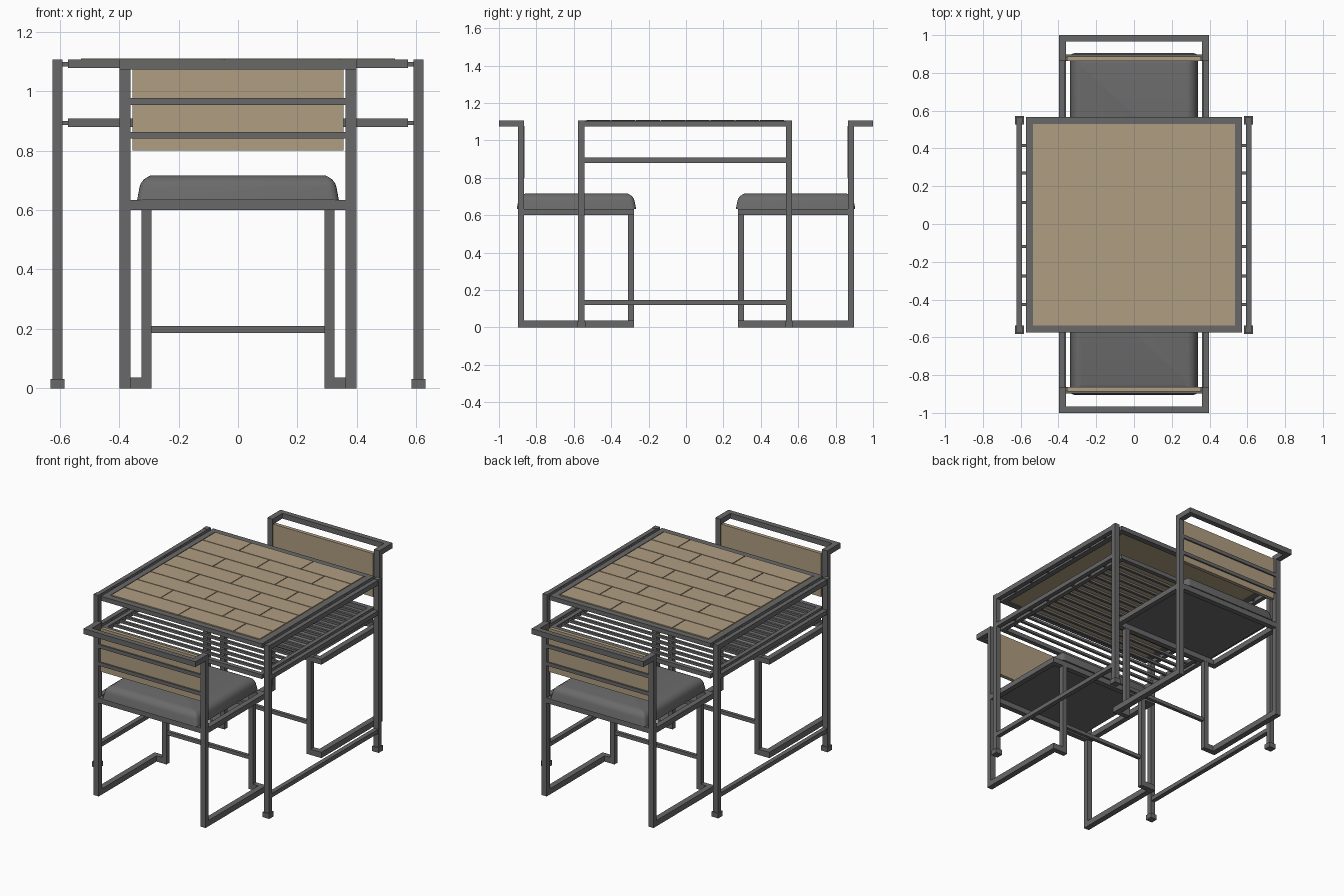
import bpy, bmesh, math
from mathutils import Matrix

if "Cube" in bpy.data.objects:
    bpy.data.objects.remove(bpy.data.objects["Cube"])


def material(name, rgb):
    m = bpy.data.materials.new(name)
    m.diffuse_color = (*rgb, 1)
    m.use_nodes = True
    m.node_tree.nodes["Principled BSDF"].inputs["Base Color"].default_value = m.diffuse_color
    return m


METAL = material("grey metal", (0.14, 0.14, 0.14))
WOOD = material("light wood", (0.43, 0.34, 0.22))
PAD = material("grey cushion", (0.145, 0.145, 0.145))


def finish(bm, name, mat):
    me = bpy.data.meshes.new(name)
    bm.to_mesh(me)
    bm.free()
    ob = bpy.data.objects.new(name, me)
    bpy.context.collection.objects.link(ob)
    me.materials.append(mat)
    return ob


def boxes(name, mat, items):
    """One object from boxes given as (x0, x1, y0, y1, z0, z1)."""
    bm = bmesh.new()
    for x0, x1, y0, y1, z0, z1 in items:
        m = Matrix.Translation(((x0 + x1) / 2, (y0 + y1) / 2, (z0 + z1) / 2))
        m = m @ Matrix.Diagonal((x1 - x0, y1 - y0, z1 - z0, 1))
        bmesh.ops.create_cube(bm, size=1, matrix=m)
    return finish(bm, name, mat)


def mirror_x(b):
    return [b, (-b[1], -b[0], *b[2:])]


def frame(x, y0, y1, z0, z1, w):
    """Rectangular tube frame."""
    return [(-x, x, y0, y0 + w, z0, z1), (-x, x, y1 - w, y1, z0, z1),
            *mirror_x((x - w, x, y0 + w, y1 - w, z0, z1))]


# ---------- table ----------
Y0, Y1 = -0.577, 0.567
legs, feet, rails, stubs = [], [], [], []
for a, b in ((Y0, Y0 + 0.033), (Y1 - 0.033, Y1)):
    legs += mirror_x((0.59, 0.623, a, b, 0, 1.107))
    feet += mirror_x((0.583, 0.63, a - 0.006, b + 0.006, 0, 0.032))
for z0, z1 in ((1.073, 1.105), (0.88, 0.908), (0.12, 0.147)):
    rails += mirror_x((0.592, 0.621, Y0 + 0.033, Y1 - 0.033, z0, z1))
for y in (-0.425, -0.275, -0.12, 0.115, 0.27, 0.415):
    for z in (1.09, 0.893):
        stubs += mirror_x((0.565, 0.595, y - 0.008, y + 0.008, z - 0.007, z + 0.007))
boxes("table_legs", METAL, legs)
boxes("table_feet", METAL, feet)
boxes("table_side_rails", METAL, rails)
boxes("table_connector_stubs", METAL, stubs)
boxes("table_top_frame", METAL, frame(0.572, -0.574, 0.566, 1.078, 1.106, 0.037))

# wire shelf under the top
N = 16
step = 1.08 / (N + 1)
bars = [(-0.55, 0.55, y - 0.008, y + 0.008, 0.886, 0.902)
        for y in (-0.544 + step * (i + 1) for i in range(N))]
boxes("shelf_frame", METAL, frame(0.572, -0.574, 0.566, 0.88, 0.907, 0.028))
boxes("shelf_bars", METAL, bars)

# planked table top with staggered joints
boxes("table_top_panel", WOOD, [(-0.536, 0.536, -0.538, 0.53, 1.083, 1.103)])
ROWS, GAP = 8, 0.0025
W = 1.06 / ROWS
planks = []
for r in range(ROWS):
    cuts = [-0.53] + ([-0.27, 0.17] if r % 2 else [-0.05, 0.34]) + [0.53]
    y = -0.534 + r * W
    for a, b in zip(cuts, cuts[1:]):
        planks.append((a + GAP, b - GAP, y + GAP, y + W - GAP, 1.1, 1.11))
boxes("table_top_planks", WOOD, planks)


# ---------- chairs ----------
def cushion(name):
    bm = bmesh.new()
    bmesh.ops.create_cube(bm, size=1)
    for v in bm.verts:
        top = v.co.z > 0
        v.co.x *= 0.648 if top else 0.678
        v.co.y = v.co.y * (0.606 if top else 0.638) - 0.586
        v.co.z = 0.716 if top else 0.634
    upright = [e for e in bm.edges if abs(e.verts[0].co.z - e.verts[1].co.z) > 0.01]
    bmesh.ops.bevel(bm, geom=upright, offset=0.025, segments=4, profile=0.5, affect='EDGES')
    rim = [e for e in bm.edges if all(v.co.z > 0.71 for v in e.verts)]
    bmesh.ops.bevel(bm, geom=rim, offset=0.04, segments=6, profile=0.5, affect='EDGES')
    ob = finish(bm, name, PAD)
    bpy.ops.object.select_all(action='DESELECT')
    bpy.context.view_layer.objects.active = ob
    ob.select_set(True)
    bpy.ops.object.shade_smooth_by_angle(angle=math.radians(40))
    return ob


def chair(tag, turned):
    XI, XO = 0.361, 0.398
    base = (mirror_x((XI, XO, -0.898, -0.278, 0, 0.037))        # floor runners
            + mirror_x((0.291, XI, -0.311, -0.278, 0, 0.037)))  # inward jog
    parts = [
        boxes(tag + "_back_posts", METAL, mirror_x((XI, XO, -0.898, -0.866, 0.037, 1.073))),
        boxes(tag + "_runners", METAL, base),
        boxes(tag + "_front_legs", METAL, mirror_x((0.291, 0.324, -0.311, -0.278, 0.037, 0.602))),
        boxes(tag + "_leg_crossbar", METAL, [(-0.291, 0.291, -0.305, -0.284, 0.187, 0.21)]),
        boxes(tag + "_seat_frame", METAL, frame(XO, -0.898, -0.278, 0.6, 0.634, 0.034)),
        boxes(tag + "_top_rail", METAL, mirror_x((XI, XO, -1.0, -0.866, 1.073, 1.107))
              + [(-XI, XI, -1.0, -0.966, 1.073, 1.107)]),
        boxes(tag + "_back_rails", METAL, [(-XI, XI, -0.898, -0.878, z, z + 0.023)
                                           for z in (0.84, 0.953)]),
        boxes(tag + "_back_board", WOOD, [(-0.355, 0.355, -0.888, -0.864, 0.8, 1.078)]),
        cushion(tag + "_cushion"),
    ]
    if turned:
        for p in parts:
            p.data.transform(Matrix.Rotation(math.pi, 4, 'Z'))


chair("front_chair", False)
chair("back_chair", True)
